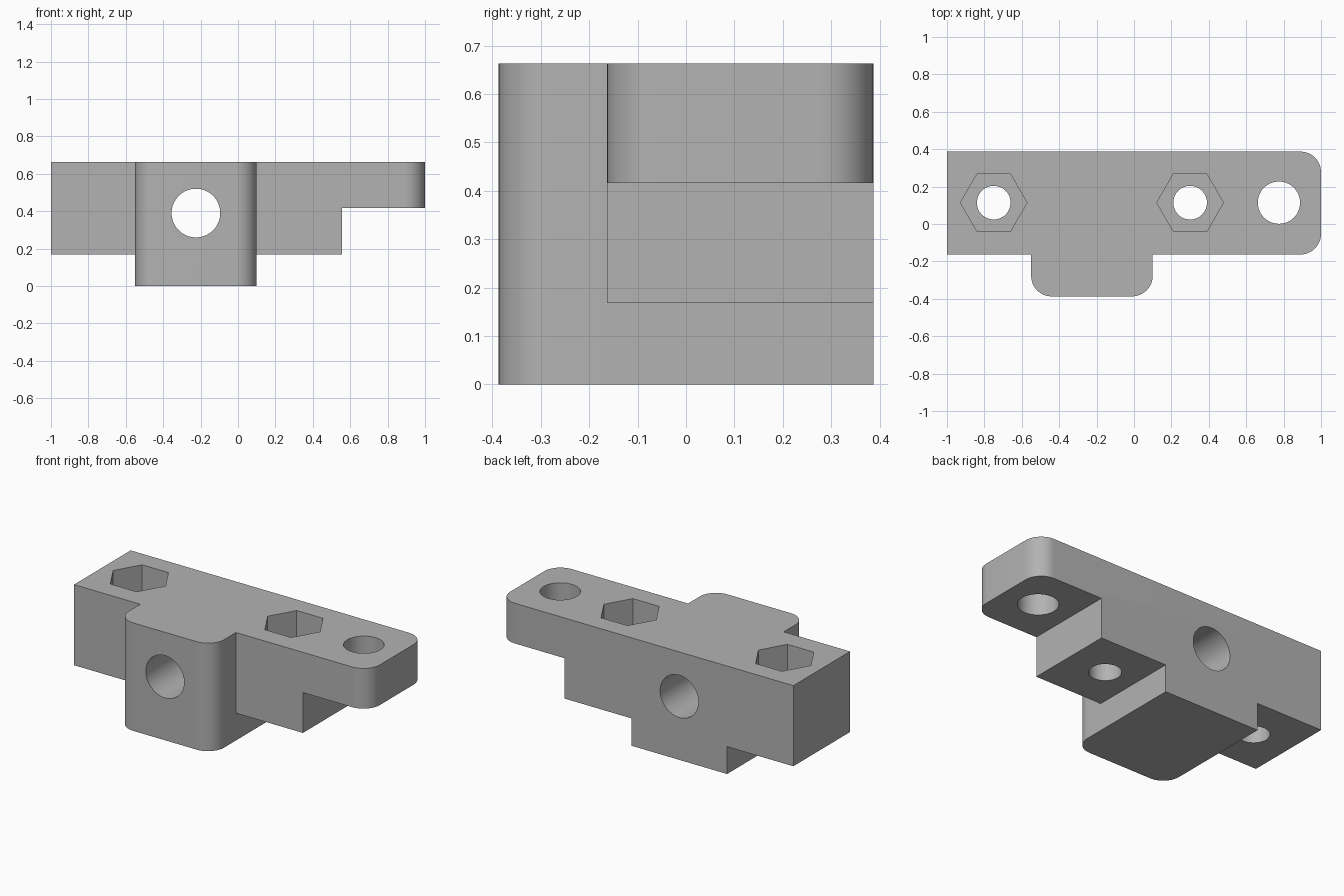
import bpy, bmesh, math
from mathutils import Vector

if "Cube" in bpy.data.objects:
    bpy.data.objects.remove(bpy.data.objects["Cube"], do_unlink=True)

TOP, BAR_Z, TAB_Z = 0.663, 0.168, 0.416        # height levels
BACK, BAR_FRONT, BOSS_FRONT = 0.387, -0.163, -0.387
BOSS_L, BOSS_R, STEP_X = -0.55, 0.10, 0.555
ROUND = 0.11
HOLE_Y = 0.114

grey = bpy.data.materials.new("grey")
grey.use_nodes = True
COLOUR = (0.45, 0.45, 0.45, 1)
grey.diffuse_color = COLOUR
grey.node_tree.nodes["Principled BSDF"].inputs["Base Color"].default_value = COLOUR


def prism(name, points, vec):
    """Extrude a closed planar outline along vec."""
    bm = bmesh.new()
    face = bm.faces.new([bm.verts.new(p) for p in points])
    ext = bmesh.ops.extrude_face_region(bm, geom=[face])
    moved = [g for g in ext["geom"] if isinstance(g, bmesh.types.BMVert)]
    bmesh.ops.translate(bm, verts=moved, vec=vec)
    bmesh.ops.recalc_face_normals(bm, faces=bm.faces)
    mesh = bpy.data.meshes.new(name)
    bm.to_mesh(mesh)
    bm.free()
    obj = bpy.data.objects.new(name, mesh)
    bpy.context.collection.objects.link(obj)
    mesh.materials.append(grey)
    return obj


def corner(cx, cy, start, steps=12):
    """Quarter-round corner, counter-clockwise from the start angle."""
    angles = [math.radians(start + 90 * i / steps) for i in range(steps + 1)]
    return [(cx + ROUND * math.cos(a), cy + ROUND * math.sin(a)) for a in angles]


def ring(radius, sides):
    return [(radius * math.cos(math.tau * i / sides),
             radius * math.sin(math.tau * i / sides)) for i in range(sides)]


def combine(body, tool, operation):
    mod = body.modifiers.new(tool.name, "BOOLEAN")
    mod.object, mod.operation, mod.solver = tool, operation, "EXACT"
    bpy.context.view_layer.objects.active = body
    bpy.ops.object.modifier_apply(modifier=mod.name)
    bpy.data.objects.remove(tool, do_unlink=True)


def bore(x, radius, sides, bottom):
    """Vertical cutter from the given height up through the top."""
    pts = [(x + u, HOLE_Y + v, bottom) for u, v in ring(radius, sides)]
    combine(body, prism("bore", pts, Vector((0, 0, 1 - bottom))), "DIFFERENCE")


# Plan outline: bar with rounded right end and a front boss
plan = [(-1, BACK), (-1, BAR_FRONT), (BOSS_L, BAR_FRONT)]
plan += corner(BOSS_L + ROUND, BOSS_FRONT + ROUND, 180)
plan += corner(BOSS_R - ROUND, BOSS_FRONT + ROUND, 270)
plan += [(BOSS_R, BAR_FRONT)]
plan += corner(1 - ROUND, BAR_FRONT + ROUND, 270)
plan += corner(1 - ROUND, BACK - ROUND, 0)
body = prism("mounting_bracket", [(x, y, 0) for x, y in plan], Vector((0, 0, TOP)))

# Stepped underside, kept where it meets the plan
steps = [(-1.1, 1), (-1.1, BAR_Z), (BOSS_L, BAR_Z), (BOSS_L, -0.1), (BOSS_R, -0.1),
         (BOSS_R, BAR_Z), (STEP_X, BAR_Z), (STEP_X, TAB_Z), (1.1, TAB_Z), (1.1, 1)]
combine(body, prism("steps", [(x, -0.5, z) for x, z in steps], Vector((0, 1, 0))),
        "INTERSECT")

# Screw holes with hexagonal nut pockets, and the plain tab hole
for x in (-0.75, 0.30):
    bore(x, 0.09, 48, -0.1)
    bore(x, 0.178, 6, TAB_Z)
bore(0.775, 0.113, 48, -0.1)

# Rod hole from front to back
rod = [(-0.225 + u, -0.5, 0.39 + v) for u, v in ring(0.13, 64)]
combine(body, prism("rod_hole", rod, Vector((0, 1, 0))), "DIFFERENCE")

bpy.ops.object.select_all(action="DESELECT")
body.select_set(True)
bpy.context.view_layer.objects.active = body
bpy.ops.object.shade_smooth_by_angle(angle=math.radians(30))
